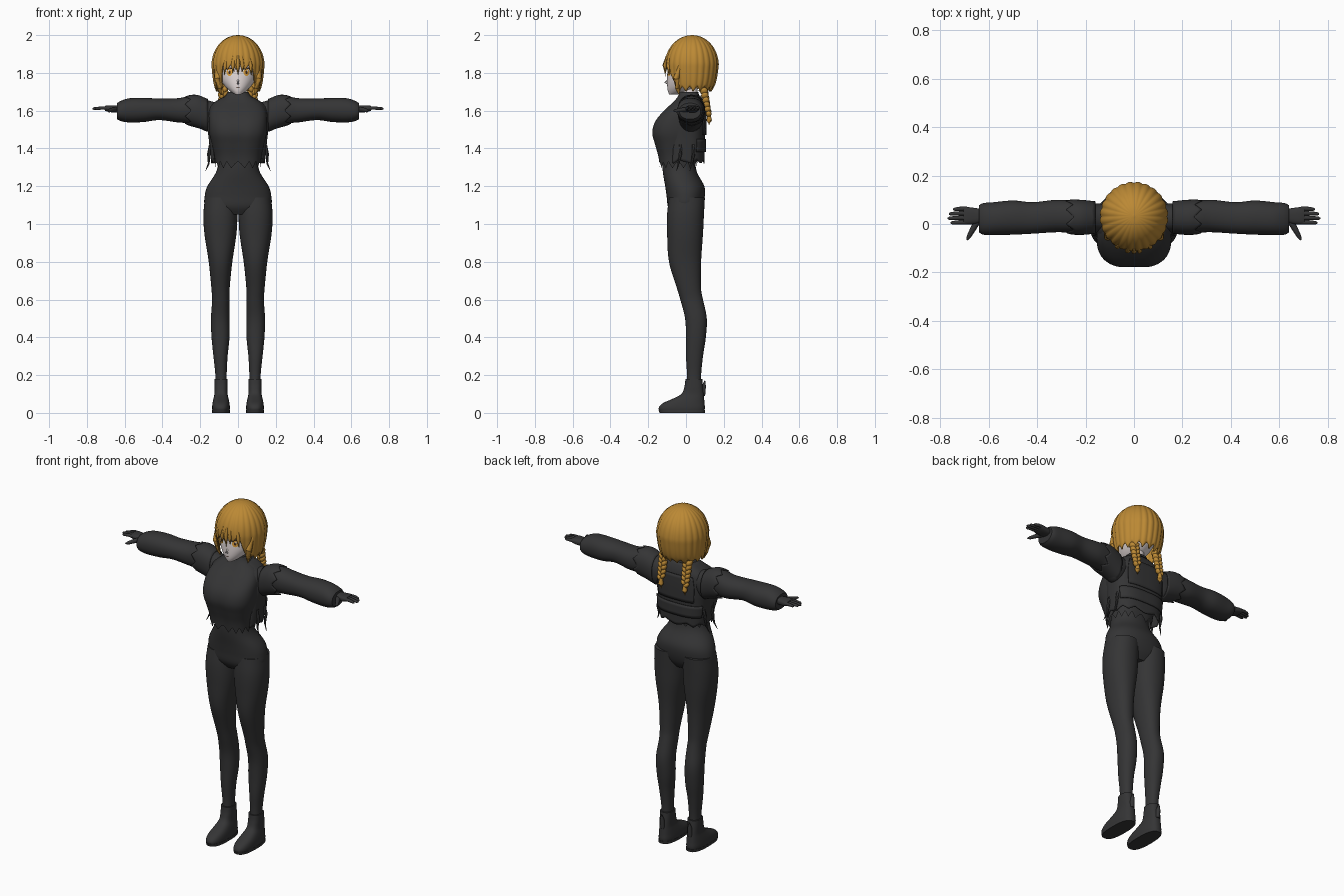
import bpy, bmesh
from math import sin, cos, pi, sqrt, exp
from mathutils import Vector, Matrix

if "Cube" in bpy.data.objects:
    bpy.data.objects.remove(bpy.data.objects["Cube"])


def material(name, r, g, b):
    m = bpy.data.materials.new(name)
    m.use_nodes = True
    m.diffuse_color = (r, g, b, 1)
    bsdf = next(n for n in m.node_tree.nodes if n.type == "BSDF_PRINCIPLED")
    bsdf.inputs["Base Color"].default_value = (r, g, b, 1)
    bsdf.inputs["Roughness"].default_value = 0.8
    return m


BLACK = material("charcoal cloth", .035, .035, .036)
HAIR = material("golden hair", .5, .25, .035)
SKIN = material("pale skin", .82, .74, .73)
WHITE = material("eye white", .9, .88, .86)
AMBER = material("amber iris", .8, .38, .05)
DARK = material("dark lash", .05, .025, .015)


def finish(bm, name, mat, mirror=False, thick=0):
    bmesh.ops.recalc_face_normals(bm, faces=bm.faces)
    me = bpy.data.meshes.new(name)
    bm.to_mesh(me)
    bm.free()
    me.materials.append(mat)
    ob = bpy.data.objects.new(name, me)
    bpy.context.collection.objects.link(ob)
    if thick:
        ob.modifiers.new("thickness", "SOLIDIFY").thickness = thick
    if mirror:
        ob.modifiers.new("mirror", "MIRROR").use_mirror_merge = False
    bpy.ops.object.select_all(action="DESELECT")
    ob.select_set(True)
    bpy.context.view_layer.objects.active = ob
    bpy.ops.object.shade_smooth_by_angle(angle=.8)
    return ob


def sample(rows, t):
    """Smooth interpolation of profile rows at station t."""
    i = 0
    while i < len(rows) - 2 and t > rows[i + 1][0]:
        i += 1
    p, q = rows[i], rows[i + 1]
    o, r = rows[max(i - 1, 0)], rows[min(i + 2, len(rows) - 1)]
    h = q[0] - p[0]
    u = min(max((t - p[0]) / h, 0), 1)
    out = []
    for k in range(1, len(p)):
        m0 = (q[k] - o[k]) / (q[0] - o[0]) * h
        m1 = (r[k] - p[k]) / (r[0] - p[0]) * h
        d = q[k] - p[k]
        out.append(p[k] + u * (m0 + u * (3 * d - 2 * m0 - m1 + u * (m0 + m1 - 2 * d))))
    return out


def sym(rows):
    return [(z, -w, w, y0, y1) for z, w, y0, y1 in rows]


def loft(name, rows, mat, axis="Z", p=2.2, cols=40, steps=24, hem=None, swell=None,
         arc=None, caps=True, ease=False, **kw):
    """Surface through rows (station, min a, max a, min b, max b)."""
    bm = bmesh.new()
    a0, a1 = arc or (-pi, pi)
    n = cols + 1 if arc else cols
    grid = []
    for j in range(steps + 1):
        ring = []
        for i in range(n):
            a = a0 + (a1 - a0) * i / cols
            u = j / steps
            u = 1 - (1 - u) ** 2 if ease else u
            lo = hem(a) if hem else rows[0][0]
            t = lo + (rows[-1][0] - lo) * u
            x0, x1, y0, y1 = sample(rows, t)
            s, c = sin(a), -cos(a)
            f = swell(a) if swell else 1
            x = (x0 + x1) / 2 + (x1 - x0) / 2 * f * abs(s) ** (2 / p) * (1 if s > 0 else -1)
            y = (y0 + y1) / 2 + (y1 - y0) / 2 * f * abs(c) ** (2 / p) * (1 if c > 0 else -1)
            ring.append(bm.verts.new((x, y, t) if axis == "Z" else (t, x, y)))
        grid.append(ring)
    for r, s in zip(grid, grid[1:]):
        for i in range(cols):
            k = (i + 1) % n
            bm.faces.new((r[i], r[k], s[k], s[i]))
    if caps and not arc:
        if not hem:
            bm.faces.new(grid[0])
        bm.faces.new(grid[-1])
    return finish(bm, name, mat, **kw)


def tube(name, points, radii, mat, sides=10, **kw):
    pts = [Vector(q) for q in points]
    bm = bmesh.new()
    rings = []
    for i, q in enumerate(pts):
        way = pts[min(i + 1, len(pts) - 1)] - pts[max(i - 1, 0)]
        rot = way.to_track_quat("Z", "Y")
        rings.append([bm.verts.new(q + rot @ Vector((radii[i] * cos(2 * pi * k / sides),
                      radii[i] * sin(2 * pi * k / sides), 0))) for k in range(sides)])
    for r, s in zip(rings, rings[1:]):
        for k in range(sides):
            m = (k + 1) % sides
            bm.faces.new((r[k], r[m], s[m], s[k]))
    bm.faces.new(rings[0])
    bm.faces.new(rings[-1])
    return finish(bm, name, mat, **kw)


def zigzag(base, depth, teeth):
    return lambda a: base + depth * abs((a * teeth / pi) % 2 - 1)


# Legs, hips and waist
loft("leg", [(.08, .06, .12, 0, .08), (.2, .06, .12, .005, .08), (.3, .055, .13, 0, .09),
             (.4, .045, .14, 0, .105), (.5, .045, .143, -.005, .11), (.6, .045, .137, -.03, .09),
             (.65, .045, .14, -.045, .08), (.8, .03, .155, -.09, .08), (.95, .008, .178, -.1, .09),
             (1.05, .003, .183, -.1, .095), (1.14, .005, .175, -.09, .1)],
     BLACK, steps=50, mirror=True)
loft("hips", sym([(1.05, .1, -.07, .06), (1.09, .17, -.095, .085), (1.15, .176, -.103, .1),
                  (1.2, .162, -.11, .097), (1.27, .118, -.122, .06), (1.32, .105, -.125, .05),
                  (1.38, .105, -.12, .06)]), BLACK)

# Boots
loft("boot", [(0, .047, .133, -.135, .095), (.025, .043, .137, -.145, .1),
              (.05, .045, .135, -.125, .098), (.075, .05, .13, -.07, .096),
              (.1, .055, .125, -.025, .094), (.14, .055, .125, -.008, .09),
              (.18, .055, .125, -.003, .086)], BLACK, p=2.6, mirror=True)
loft("boot_sole", [(0, .043, .137, -.14, .1), (.015, .043, .137, -.145, .102)],
     BLACK, p=2.6, steps=2, mirror=True)
tube("boot_tab", [(.09, .088, .09), (.09, .094, .14), (.09, .1, .17)], [.014, .012, .003],
     BLACK, mirror=True)

# Sweater with torn hem and collar
loft("sweater", sym([(1.29, .118, -.14, .055), (1.36, .125, -.15, .065), (1.42, .138, -.167, .075),
                     (1.48, .152, -.182, .08), (1.54, .155, -.168, .08), (1.6, .148, -.12, .08),
                     (1.645, .12, -.07, .078), (1.675, .07, -.045, .07), (1.7, .055, -.035, .065)]),
     BLACK, p=2.7, cols=96, steps=32, hem=zigzag(1.295, .035, 16),
     swell=lambda a: 1 - .04 * exp(-(a / .2) ** 2))

# Cropped jacket, open at the front
jacket = sym([(1.32, .142, -.11, .098), (1.45, .155, -.1, .1), (1.55, .165, -.09, .102),
              (1.62, .15, -.075, .1), (1.655, .11, -.045, .09), (1.68, .06, -.03, .075)])
loft("jacket", jacket, BLACK, p=2.8, cols=64, hem=zigzag(1.32, .02, 9), arc=(1, 2 * pi - 1), thick=.006)
wide = [(t, a - .007, b + .007, c, d + .007) for t, a, b, c, d in jacket]
loft("jacket_waistband", wide[:2], BLACK, p=2.8, steps=4, hem=lambda a: 1.38,
     arc=(2, 2 * pi - 2), thick=.006)
loft("jacket_back_panel", wide[1:4], BLACK, p=2.8, steps=8, hem=lambda a: 1.47,
     arc=(2.5, 2 * pi - 2.5), thick=.005)
for y in (-.03, .04):
    tube("torn_strip", [(.145, y, 1.42), (.155, y, 1.37), (.155, y - .01, 1.32), (.172, y - .02, 1.28)],
         [.01, .009, .005, .001], BLACK, sides=6, mirror=True)

# Sleeves, cuffs and frayed shoulder pieces
loft("sleeve", [(.1, -.03, .08, 1.54, 1.64), (.15, -.035, .085, 1.49, 1.652),
                (.2, -.037, .088, 1.505, 1.672), (.25, -.036, .096, 1.53, 1.677),
                (.32, -.034, .1, 1.538, 1.666), (.42, -.04, .09, 1.55, 1.664),
                (.5, -.044, .097, 1.54, 1.668), (.58, -.046, .09, 1.538, 1.665),
                (.625, -.044, .086, 1.546, 1.65), (.64, -.035, .078, 1.555, 1.64)],
     BLACK, axis="X", steps=48, mirror=True)
loft("shoulder_piece", [(-.29, -.042, .102, 1.528, 1.678), (-.22, -.045, .1, 1.51, 1.684),
                        (-.16, -.04, .094, 1.49, 1.662)],
     BLACK, axis="X", cols=48, steps=8, hem=zigzag(-.28, .03, 8), caps=False, thick=.004, mirror=True)

# Gloved hands
loft("palm", [(.62, .01, .06, 1.592, 1.628), (.655, 0, .066, 1.59, 1.628),
              (.69, -.002, .07, 1.595, 1.628), (.705, .002, .068, 1.6, 1.625)],
     BLACK, axis="X", p=2.6, steps=10, mirror=True)
for i, tip in enumerate((.758, .77, .765, .748)):
    y = .007 + i * .0185
    tube("finger", [(.69, y, 1.613), (.72, y, 1.614), (tip - .008, y - .002, 1.611), (tip, y - .002, 1.61)],
         [.0095, .009, .0075, .003], BLACK, mirror=True)
tube("thumb", [(.645, .015, 1.606), (.665, -.02, 1.604), (.683, -.053, 1.6), (.69, -.066, 1.6)],
     [.014, .012, .009, .003], BLACK, mirror=True)

# Head and neck
loft("neck", sym([(1.64, .042, -.03, .06), (1.7, .04, -.03, .06), (1.78, .04, -.03, .06)]), SKIN, steps=6)
head = sym([(1.685, .014, -.088, -.05), (1.7, .038, -.095, .01), (1.725, .066, -.099, .06),
            (1.76, .09, -.1, .1), (1.8, .102, -.099, .13), (1.86, .106, -.096, .14),
            (1.92, .085, -.07, .12), (1.96, .05, -.02, .08)])
loft("head", head, SKIN, p=2, cols=48, steps=30)
tube("nose", [(0, -.092, 1.772), (0, -.1, 1.757), (0, -.114, 1.75), (0, -.096, 1.743)],
     [.002, .006, .003, .005], SKIN)


def face_patch(name, cx, cz, rx, rz, mat, lift, mirror=True):
    """Thin oval plate that follows the face."""
    bm = bmesh.new()
    rings = []
    for k in range(5):
        ring = []
        for i in range(24):
            a = 2 * pi * i / 24
            x, z = cx + rx * k / 4 * cos(a), cz + rz * k / 4 * sin(a)
            _, w, y0, y1 = sample(head, z)
            y = (y0 + y1) / 2 - (y1 - y0) / 2 * sqrt(1 - (x / w) ** 2) - lift
            ring.append(bm.verts.new((x, y, z)))
        rings.append(ring)
    for r, s in zip(rings, rings[1:]):
        for i in range(24):
            m = (i + 1) % 24
            bm.faces.new((r[i], r[m], s[m], s[i]))
    bmesh.ops.remove_doubles(bm, verts=bm.verts, dist=.00001)
    finish(bm, name, mat, mirror=mirror)


# Painted face details
face_patch("eye_lash", .046, .007 + 1.802, .029, .02, DARK, .001)
face_patch("eye_white", .046, 1.802, .027, .02, WHITE, .002)
face_patch("iris", .045, 1.803, .016, .019, AMBER, .003)
face_patch("pupil", .045, 1.804, .006, .009, DARK, .004)
face_patch("eye_glint", .05, 1.812, .004, .004, WHITE, .005)
face_patch("mouth", 0, 1.722, .012, .002, DARK, .002, mirror=False)

# Hair cap with grooves, a fringe and longer sides
cap = sym([(1.68, .108, -.075, .12), (1.74, .128, -.098, .155)])
cap += sym([(1.84 + .16 * sin(k * pi / 16), max(.14 * cos(k * pi / 16), .004),
             .033 - max(.145 * cos(k * pi / 16), .004), .033 + max(.14 * cos(k * pi / 16), .004))
            for k in range(9)])


def hair_hem(a):
    side = min(max((abs(a) - .6) / .22, 0), 1)
    return 1.813 - .118 * side + .03 * abs(sin(a * 9 + .6))


loft("hair_cap", cap, HAIR, p=2, cols=144, steps=36, hem=hair_hem, ease=True,
     swell=lambda a: .975 + .035 * abs(sin(a * 12)), thick=.006)
for x, z in ((0, 1.782), (.024, 1.8), (.07, 1.79), (-.028, 1.8), (-.072, 1.79)):
    y = .03 - .143 * sqrt(1 - (x / .14) ** 2)
    tube("fringe_lock", [(x * .8, y + .012, 1.89), (x * .95, y, 1.84), (x, y + .004, z)],
         [.006, .011, .001], HAIR, sides=8)
tube("side_lock", [(.112, -.03, 1.84), (.108, -.052, 1.77), (.098, -.045, 1.72), (.09, -.035, 1.68)],
     [.012, .017, .013, .001], HAIR, mirror=True)

# Braids made of crossed lobes
bm = bmesh.new()
for k in range(6):
    size = .021 - k * .0012
    for s in (-1, 1):
        spot = Vector((.078 + s * .011, .095 + k * .005, 1.715 - k * .024 - (s > 0) * .012))
        place = Matrix.Translation(spot) @ Matrix.Rotation(s * .6, 4, "Y")
        bmesh.ops.create_uvsphere(bm, u_segments=14, v_segments=9, radius=1,
                                  matrix=place @ Matrix.Diagonal((size * .75, size, size * 1.1, 1)))
finish(bm, "braid", HAIR, mirror=True)
tube("braid_tassel", [(.078, .12, 1.585), (.078, .122, 1.57), (.078, .123, 1.548), (.078, .122, 1.525)],
     [.009, .011, .015, .003], HAIR, mirror=True)
